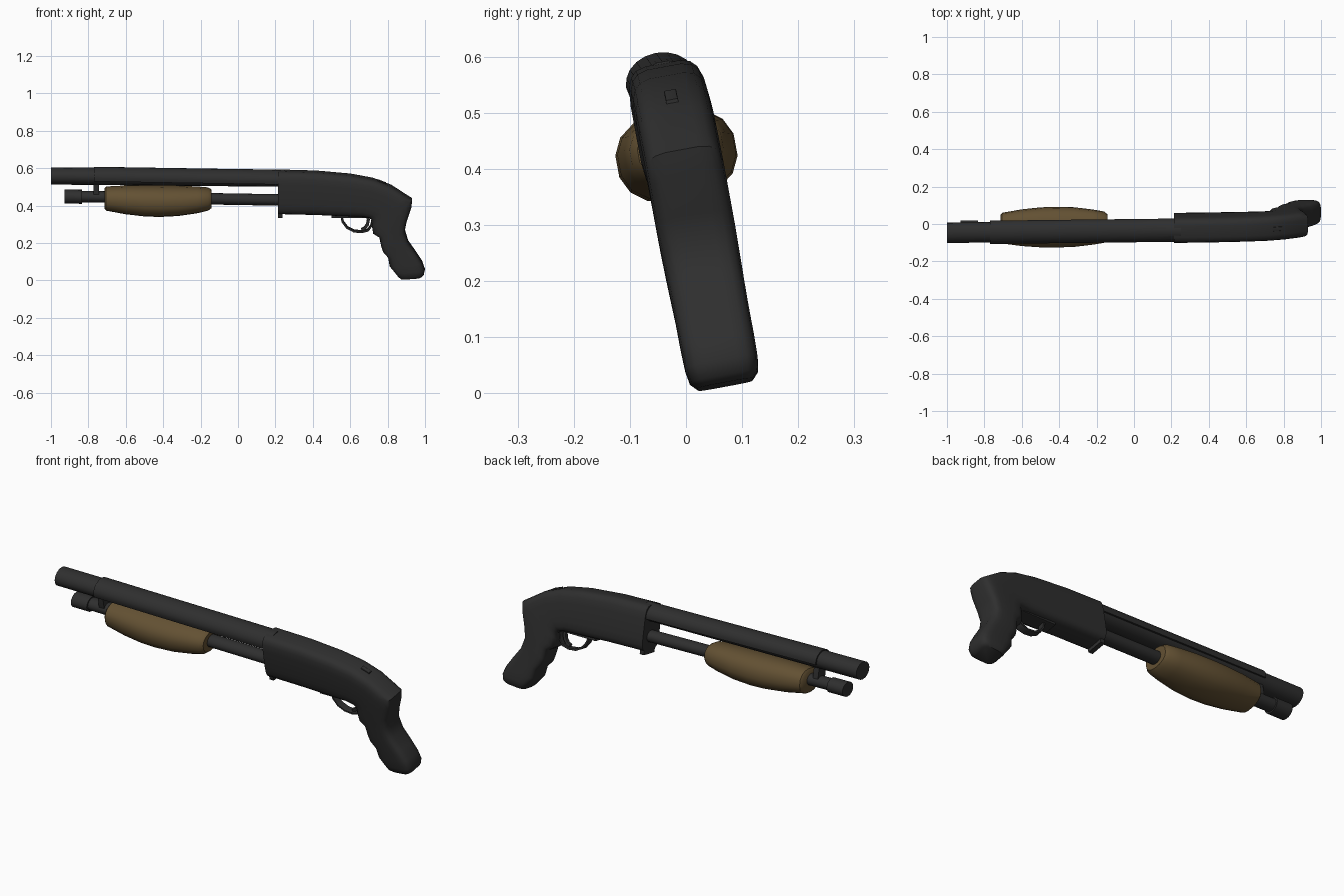
import bpy, bmesh, math
from mathutils import Matrix

if "Cube" in bpy.data.objects:
    bpy.data.objects.remove(bpy.data.objects["Cube"])

# The whole model is rolled about 10.5 degrees and slightly yawed; parts are
# drawn in side-view coordinates (x, lateral v, z) and laid over by this matrix.
POSE = Matrix(((1, 0, 0, 0),
               (0.0085, 0.983, -0.185, 0.065),
               (0, 0.182, 1, 0),
               (0, 0, 0, 1)))


def material(name, rgb):
    m = bpy.data.materials.new(name)
    m.diffuse_color = (*rgb, 1)
    m.use_nodes = True
    m.node_tree.nodes["Principled BSDF"].inputs["Base Color"].default_value = m.diffuse_color
    return m


BLACK = material("black_metal", (0.028, 0.028, 0.028))
BROWN = material("brown_wood", (0.125, 0.082, 0.033))


def skin(name, rings, mat, angle=40):
    """Join equal rings of points into a closed, posed mesh."""
    bm = bmesh.new()
    rows = [[bm.verts.new(p) for p in ring] for ring in rings]
    n = len(rows[0])
    for r, s in zip(rows, rows[1:]):
        for i in range(n):
            j = (i + 1) % n
            bm.faces.new((r[i], r[j], s[j], s[i]))
    bm.faces.new(rows[0])
    bm.faces.new(rows[-1])
    bmesh.ops.recalc_face_normals(bm, faces=bm.faces)
    me = bpy.data.meshes.new(name)
    bm.to_mesh(me)
    bm.free()
    me.transform(POSE)
    me.materials.append(mat)
    ob = bpy.data.objects.new(name, me)
    bpy.context.collection.objects.link(ob)
    bpy.ops.object.select_all(action='DESELECT')
    ob.select_set(True)
    bpy.context.view_layer.objects.active = ob
    bpy.ops.object.shade_smooth_by_angle(angle=math.radians(angle))
    return ob


def section(ax, az, bx, bz, w, e, n):
    """Superellipse between two side-view points, half width w."""
    ring = []
    for i in range(n):
        t = math.tau * (i + 0.5) / n
        c, s = math.cos(t), math.sin(t)
        k = math.copysign(abs(c) ** (2 / e), c)
        v = math.copysign(abs(s) ** (2 / e), s) * w
        ring.append(((ax + bx) / 2 + k * (ax - bx) / 2, v,
                     (az + bz) / 2 + k * (az - bz) / 2))
    return ring


def loft(name, stations, mat=BLACK, e=2, n=16):
    return skin(name, [section(*s, e, n) for s in stations], mat)


def tube(name, x0, z0, x1, z1, r):
    """Round bar, a little wider than tall like the rest of the model."""
    return loft(name, [(x, z + r, x, z - r, r * 1.22)
                       for x, z in ((x0, z0), (x1, z1))])


def block(name, x0, x1, z0, z1, w):
    return loft(name, [(x, z1, x, z0, w) for x in (x0, x1)], e=40, n=4 * 3)


# Receiver flowing into the pistol grip
loft("receiver_and_grip", [
    (.213, .589, .213, .360, .070), (.42, .583, .42, .355, .070),
    (.60, .567, .56, .349, .070), (.72, .545, .66, .346, .070),
    (.82, .507, .70, .340, .070), (.90, .455, .714, .330, .070),
    (.932, .435, .715, .300, .070), (.927, .395, .722, .255, .070),
    (.902, .320, .755, .235, .070), (.892, .270, .766, .185, .069),
    (.910, .210, .775, .158, .068), (.952, .150, .802, .127, .067),
    (.985, .100, .811, .080, .067), (.999, .060, .840, .045, .066),
    (.993, .033, .856, .024, .062), (.978, .020, .870, .012, .050)],
    e=4.5, n=20)
block("receiver_front_lip", .213, .237, .343, .38, .045)
block("trigger_plate", .50, .70, .340, .36, .035)

# Barrel, magazine tube and their clamp
tube("barrel", -1, .559, .25, .547, .045)
tube("magazine_tube", -.85, .449, .25, .430, .030)
tube("magazine_cap", -.927, .449, -.835, .448, .037)
block("barrel_clamp", -.772, -.742, .43, .54, .030)

# Heat shield: half shell over the barrel
arc = []
for r, order in ((.051, range(13)), (.042, range(12, -1, -1))):
    for i in order:
        t = math.radians(-18 + 216 * i / 12)
        arc.append((r * 1.24 * math.cos(t), r * math.sin(t)))
skin("heat_shield", [[(x, v, z + h) for v, h in arc]
                     for x, z in ((-.77, .556), (.22, .540))], BLACK)

# Wooden pump handle with a bulging belly
loft("pump_handle", [
    (-.715, .488, -.715, .388, .070), (-.705, .500, -.705, .376, .082),
    (-.60, .505, -.60, .357, .098), (-.50, .505, -.50, .346, .107),
    (-.42, .505, -.42, .343, .109), (-.32, .503, -.32, .348, .106),
    (-.22, .500, -.22, .362, .094), (-.16, .495, -.16, .376, .084),
    (-.143, .485, -.143, .388, .070)], BROWN, e=2.3, n=16)


def ribbon(name, pts, t, w):
    """Curved strap following side-view points."""
    st = []
    for i, (x, z) in enumerate(pts):
        p, q = pts[max(i - 1, 0)], pts[min(i + 1, len(pts) - 1)]
        dx, dz = q[0] - p[0], q[1] - p[1]
        d = math.hypot(dx, dz)
        nx, nz = -dz / d * t, dx / d * t
        st.append((x + nx, z + nz, x - nx, z - nz, w))
    return loft(name, st, e=8, n=12)


# Trigger guard and trigger
ribbon("trigger_guard", [(.552, .35), (.560, .315), (.583, .284), (.620, .265),
                         (.660, .261), (.695, .270), (.713, .295), (.720, .33)],
       .006, .018)
ribbon("trigger", [(.690, .35), (.697, .325), (.692, .300), (.678, .281),
                   (.660, .272)], .008, .010)

# Safety button on the tang
loft("safety_button", [(.745, .541, .745, .525, .011),
                       (.790, .524, .790, .505, .011)], e=10, n=12)
